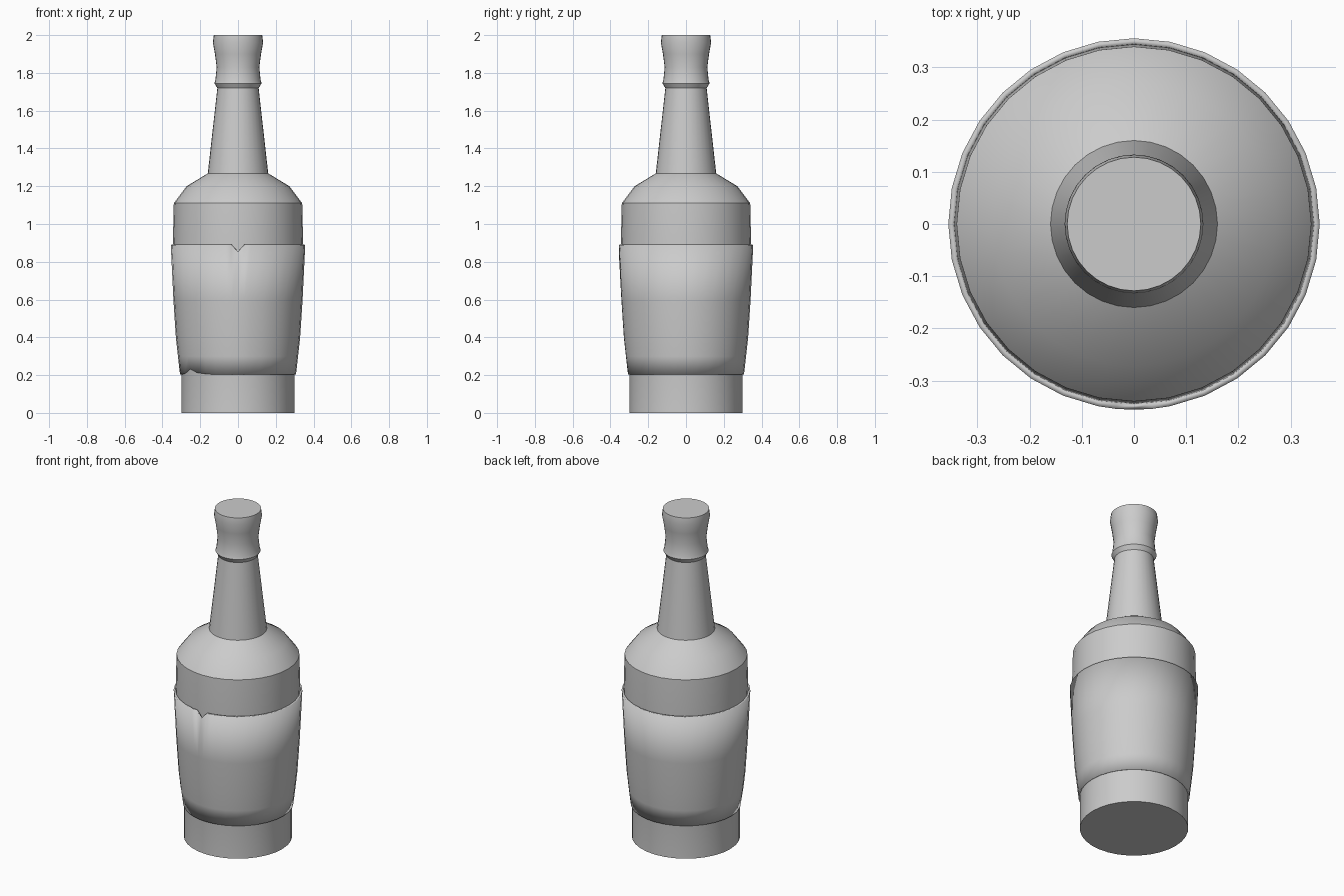
import bpy, bmesh
from math import radians, sin, cos

cube = bpy.data.objects.get("Cube")
if cube:
    bpy.data.objects.remove(cube)

SIDES = 32
STEP = 360 / SIDES

grey = bpy.data.materials.new("plain grey")
grey.use_nodes = True
grey.diffuse_color = (0.6, 0.6, 0.6, 1)
grey.node_tree.nodes["Principled BSDF"].inputs["Base Color"].default_value = (0.6, 0.6, 0.6, 1)


def turn(name, profile, angles, capped=True, shift=None):
    """Turn a (radius, height) profile round z; angle 0 is the front."""
    bm = bmesh.new()
    rings = []
    for row, (r, z) in enumerate(profile):
        rings.append([bm.verts.new((r * sin(radians(a)), -r * cos(radians(a)),
                                    z + (shift(row, a) if shift else 0)))
                      for a in angles])
    n = len(angles)
    for low, high in zip(rings, rings[1:]):
        for i in range(n):
            j = (i + 1) % n
            bm.faces.new((low[i], low[j], high[j], high[i]))
    if capped:
        bm.faces.new(rings[0][::-1])
        bm.faces.new(rings[-1])
    mesh = bpy.data.meshes.new(name)
    bm.to_mesh(mesh)
    bm.free()
    mesh.materials.append(grey)
    ob = bpy.data.objects.new(name, mesh)
    bpy.context.collection.objects.link(ob)
    bpy.ops.object.select_all(action='DESELECT')
    ob.select_set(True)
    bpy.context.view_layer.objects.active = ob
    bpy.ops.object.shade_smooth_by_angle(angle=radians(28))
    return ob


even = [i * STEP for i in range(SIDES)]

# Glass body, shoulder and neck
turn("bottle", [(0.30, 0), (0.30, 0.2), (0.319, 0.4), (0.333, 0.6), (0.345, 0.89),
                (0.34, 1.11), (0.272, 1.2), (0.16, 1.268), (0.108, 1.73)], even)

# Flared stopper with a chamfered lower lip
turn("stopper", [(0.108, 1.717), (0.125, 1.745), (0.12, 1.76), (0.113, 1.83),
                 (0.122, 1.9), (0.133, 1.96), (0.128, 2.0)], even)

# Label sleeve with a notch in its top edge and a torn nick in its lower edge
LABEL = [(0.307, 0.203), (0.318, 0.3), (0.329, 0.4), (0.342, 0.6), (0.356, 0.89)]
NICK = {-67.5: 0.005, -56.25: 0.03, -45: 0.01, -33.75: 0.003}


def torn(row, a):
    if row == len(LABEL) - 1 and a == 0:
        return -0.037
    signed = a - 360 if a > 180 else a
    return NICK.get(signed, 0) if row == 0 else 0


label = turn("label_sleeve", LABEL, sorted(even + [STEP / 2, 360 - STEP / 2]),
             capped=False, shift=torn)
shell = label.modifiers.new("thickness", 'SOLIDIFY')
shell.thickness = 0.012
shell.offset = -1
